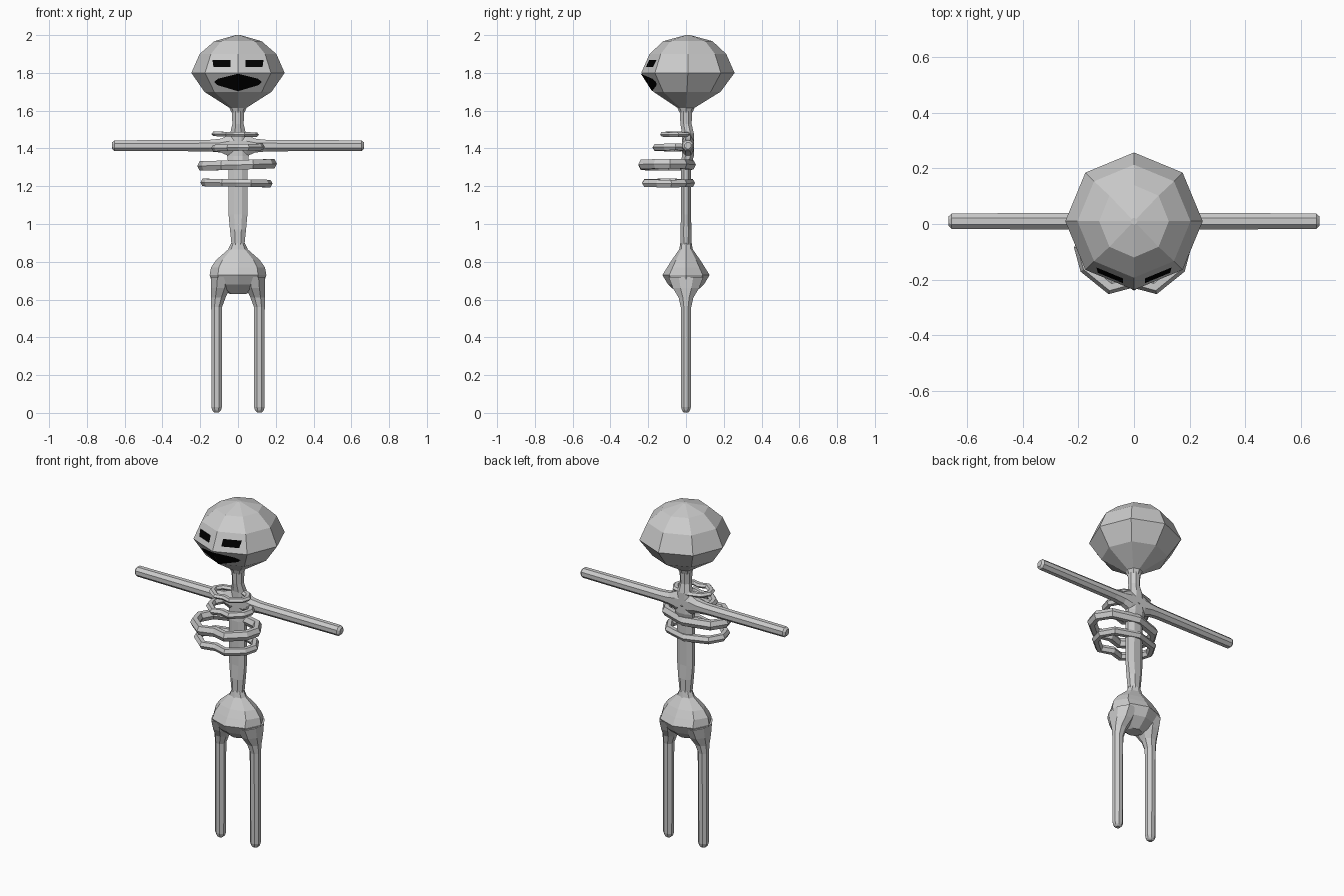
import bpy, bmesh, math
from mathutils import Vector
from mathutils.bvhtree import BVHTree

if "Cube" in bpy.data.objects:
    bpy.data.objects.remove(bpy.data.objects["Cube"])


def material(name, v):
    m = bpy.data.materials.new(name)
    m.diffuse_color = (v, v, v, 1)
    m.use_nodes = True
    m.node_tree.nodes["Principled BSDF"].inputs["Base Color"].default_value = m.diffuse_color
    return m


BONE = material("bone grey", 0.6)
BLACK = material("face black", 0.0)


def finish(name, bm, mat):
    bmesh.ops.recalc_face_normals(bm, faces=bm.faces)
    me = bpy.data.meshes.new(name)
    bm.to_mesh(me)
    bm.free()
    me.materials.append(mat)
    ob = bpy.data.objects.new(name, me)
    bpy.context.collection.objects.link(ob)
    return ob


def bridge(bm, loops, closed=False):
    n = len(loops[0])
    pairs = list(zip(loops, loops[1:]))
    if closed:
        pairs.append((loops[-1], loops[0]))
    for a, b in pairs:
        for i in range(n):
            j = (i + 1) % n
            bm.faces.new((a[i], a[j], b[j], b[i]))


def loft(name, rings, axis="z", n=8, phase=0.0):
    """rings: (position along axis, centre u, centre v, radius u, radius v)"""
    bm = bmesh.new()
    loops = []
    for p, cu, cv, ru, rv in rings:
        loop = []
        for i in range(n):
            a = 2 * math.pi * (i + phase) / n
            u, v = cu + ru * math.cos(a), cv + rv * math.sin(a)
            loop.append(bm.verts.new((u, v, p) if axis == "z" else (p, u, v)))
        loops.append(loop)
    bridge(bm, loops)
    bm.faces.new(loops[0])
    bm.faces.new(loops[-1])
    return finish(name, bm, BONE)


# Head: faceted dome tapering down to the neck
head = loft("head", [(1.59, 0, 0, .035, .035), (1.615, 0, 0, .045, .045),
                     (1.70, 0, .005, .178, .178), (1.80, 0, .01, .247, .247),
                     (1.90, 0, .01, .203, .203), (1.968, 0, .01, .125, .13),
                     (2.0, 0, .01, .012, .012)])

# Neck, spine and upper pelvis
loft("neck_and_spine", [(1.60, 0, 0, .036, .036), (1.53, 0, 0, .032, .032),
                        (1.48, 0, .01, .045, .034), (1.36, 0, .01, .062, .034),
                        (1.31, 0, 0, .054, .03), (1.05, 0, 0, .054, .028),
                        (.97, 0, 0, .046, .032), (.88, 0, 0, .036, .03)],
     phase=.5)
loft("pelvis", [(.90, 0, 0, .036, .03), (.865, 0, 0, .052, .036),
                (.81, 0, 0, .115, .075), (.77, 0, 0, .143, .1),
                (.73, 0, 0, .15, .125), (.68, 0, 0, .135, .095),
                (.63, 0, 0, .045, .04)])

# Arms: one bar flaring at the chest
arm = [(.667, .018), (.655, .03), (.15, .033), (.09, .04), (.045, .062)]
loft("arms", [(s * x, .01, 1.415, min(r, .034), r)
              for s, part in ((-1, arm), (1, arm[::-1])) for x, r in part],
     axis="x", phase=.5)

# Legs: flared hips and rounded tips
for side, s in (("left", 1), ("right", -1)):
    loft(side + "_leg", [(.72, s * .085, 0, .062, .1), (.66, s * .092, 0, .055, .075),
                         (.61, s * .104, 0, .041, .042), (.56, s * .113, 0, .031, .03),
                         (.03, s * .113, 0, .03, .028), (.012, s * .113, 0, .024, .022),
                         (.002, s * .113, 0, .013, .012)], phase=.5)

# Ribs: closed loops of tube notched at the breastbone
HALF = [(.25, 0), (.75, -.12), (.98, -.42), (.88, -.70), (.42, -1.0)]
LOOP = [(0, .06)] + HALF + [(0, -.90)] + [(-x, y) for x, y in HALF[::-1]]


def rib(name, z, cx, width, depth, half_w, half_h, tilt):
    bm = bmesh.new()
    pts = [Vector((cx + x * (width - half_w), .012 + y * (depth - half_w),
                   z + tilt * x)) for x, y in LOOP]
    loops = []
    for i, p in enumerate(pts):
        t = (pts[(i + 1) % len(pts)] - pts[i - 1]).normalized()
        side = Vector((t.y, -t.x, 0)).normalized()
        loops.append([bm.verts.new(p + side * half_w * math.cos(a)
                                   + Vector((0, 0, half_h * math.sin(a))))
                      for a in [math.pi / 3 * k for k in range(6)]])
    bridge(bm, loops, closed=True)
    finish(name, bm, BONE)


rib("rib_top", 1.475, -.015, .128, .15, .02, .014, -.002)
rib("rib_upper", 1.405, 0, .145, .19, .022, .02, .003)
rib("rib_middle", 1.313, -.005, .215, .265, .026, .029, .006)
rib("rib_lower", 1.217, -.008, .195, .245, .023, .023, -.003)

# Face: thin plates lying on the front facets of the head
bm = bmesh.new()
bm.from_mesh(head.data)
tree = BVHTree.FromBMesh(bm)
bm.free()


def face_plate(name, outline):
    bm = bmesh.new()
    for s in (1, -1):
        verts = []
        for x, z in outline:
            hit, normal, _, _ = tree.ray_cast(Vector((s * max(x, .0005), -1, z)),
                                              Vector((0, 1, 0)))
            verts.append(bm.verts.new(hit + Vector((0, -.005, 0))))
        bm.faces.new(verts if s == 1 else verts[::-1])
    ob = finish(name, bm, BLACK)
    for p in ob.data.polygons:
        if p.normal.y > 0:
            p.flip()


face_plate("eyes", [(.04, 1.83), (.13, 1.83), (.135, 1.868), (.04, 1.868)])
face_plate("mouth", [(0, 1.703), (.108, 1.735), (.127, 1.752), (.105, 1.769), (0, 1.795)])
